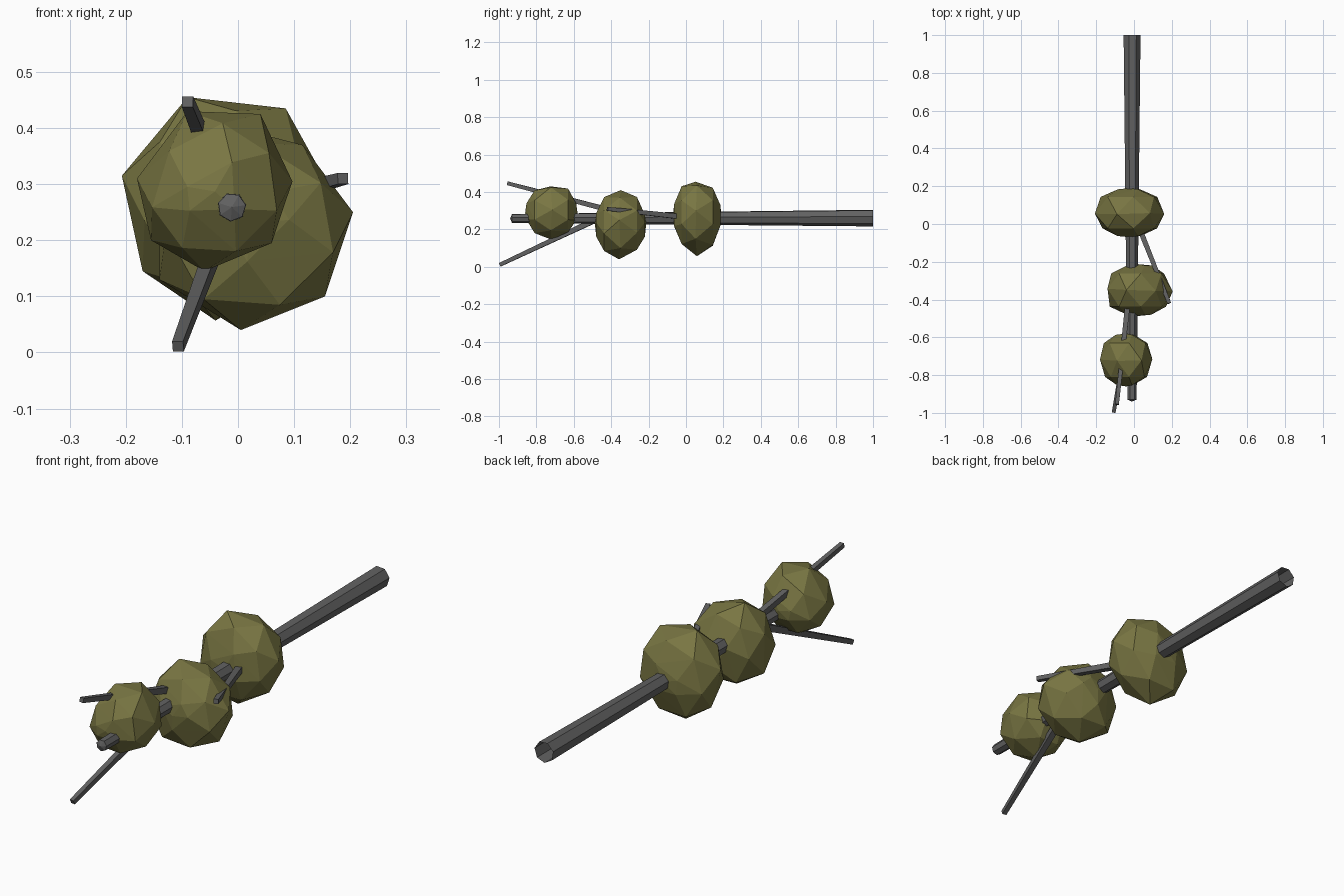
import bpy, bmesh, math, random
from mathutils import Vector

if "Cube" in bpy.data.objects:
    bpy.data.objects.remove(bpy.data.objects["Cube"])

random.seed(4)


def material(name, color):
    m = bpy.data.materials.new(name)
    m.diffuse_color = (*color, 1)
    m.use_nodes = True
    m.node_tree.nodes["Principled BSDF"].inputs["Base Color"].default_value = m.diffuse_color
    return m


bark = material("bark", (0.12, 0.12, 0.12))
leaf = material("leaf", (0.19, 0.18, 0.055))


def finish(name, bm, mat):
    bmesh.ops.recalc_face_normals(bm, faces=bm.faces)
    me = bpy.data.meshes.new(name)
    bm.to_mesh(me)
    bm.free()
    me.materials.append(mat)
    ob = bpy.data.objects.new(name, me)
    bpy.context.collection.objects.link(ob)
    return ob


def stick(name, start, end, r1, r2, sides, tip=0.0, spin=0.0):
    """Tapered prism, open at the start, capped at the end with a low point."""
    bm = bmesh.new()
    a, b = Vector(start), Vector(end)
    d = (b - a).normalized()
    u = d.cross(Vector((0, 0, 1))).normalized()
    v = u.cross(d)
    rings = []
    for c, r in ((a, r1), (b, r2)):
        rings.append([bm.verts.new(c + r * (math.cos(t) * u + math.sin(t) * v))
                      for t in (spin + math.tau * i / sides for i in range(sides))])
    for i in range(sides):
        j = (i + 1) % sides
        bm.faces.new((rings[0][i], rings[0][j], rings[1][j], rings[1][i]))
    if tip:
        p = bm.verts.new(b + d * tip)
        for i in range(sides):
            bm.faces.new((rings[1][i], rings[1][(i + 1) % sides], p))
    else:
        bm.faces.new(rings[1])
    return finish(name, bm, bark)


def clump(name, outline, y, half, flip=1):
    """Faceted foliage ball: widest outline, rounded towards both ends along y."""
    bm = bmesh.new()
    n = len(outline)
    cx = sum(p[0] for p in outline) / n
    cz = sum(p[1] for p in outline) / n
    pts = [(x, y + random.uniform(-.01, .01), z) for x, z in outline]
    for s in (-1, 1):
        for i in range(n):
            x = (outline[i][0] + outline[(i + 1) % n][0]) / 2 - cx
            z = (outline[i][1] + outline[(i + 1) % n][1]) / 2 - cz
            k = 0.9 + random.uniform(-.04, .04)
            pts.append((cx + x * k, y + s * half * 0.64, cz + z * k))
        for i in range(0, n, 2):
            x, z = outline[i][0] - cx, outline[i][1] - cz
            k = 0.38 + random.uniform(-.04, .04)
            pts.append((cx + x * k, y + s * half * 0.95, cz + z * k))
        pts.append((cx, y + s * half, cz))
    for p in pts:
        bm.verts.new(p)
    res = bmesh.ops.convex_hull(bm, input=bm.verts[:])
    inner = [g for g in res["geom_interior"] if isinstance(g, bmesh.types.BMVert)]
    bmesh.ops.delete(bm, geom=inner, context='VERTS')
    return finish(name, bm, leaf)


# Trunk lying along y, open at the cut base
stick("trunk", (-0.011, 1.0, 0.262), (-0.011, -0.93, 0.259), 0.046, 0.025, 7, tip=0.01, spin=0.3)

# Side branches, square in section
branches = {
    "upper_branch": ((-0.015, -0.25, 0.262), (-0.09, -0.955, 0.447)),
    "right_branch": ((0.0, 0.05, 0.26), (0.187, -0.42, 0.31)),
    "lower_branch": ((-0.014, -0.46, 0.262), (-0.107, -0.995, 0.011)),
}
for name, (a, b) in branches.items():
    stick(name, a, b, 0.021, 0.014, 4, spin=math.pi / 4)

# Foliage clumps, outlines given as (x, z)
clump("back_foliage", [(-.207, .315), (-.09, .455), (.085, .435), (.16, .30),
                       (.115, .15), (-.04, .057), (-.17, .145)], 0.06, 0.13)
clump("middle_foliage", [(.205, .25), (.155, .10), (.005, .04), (-.14, .13),
                         (-.14, .30), (-.04, .41), (.115, .37)], -0.35, 0.137)
clump("front_foliage", [(-.18, .31), (-.09, .43), (.04, .425), (.097, .305),
                        (.06, .195), (-.06, .145), (-.155, .20)], -0.72, 0.14)
